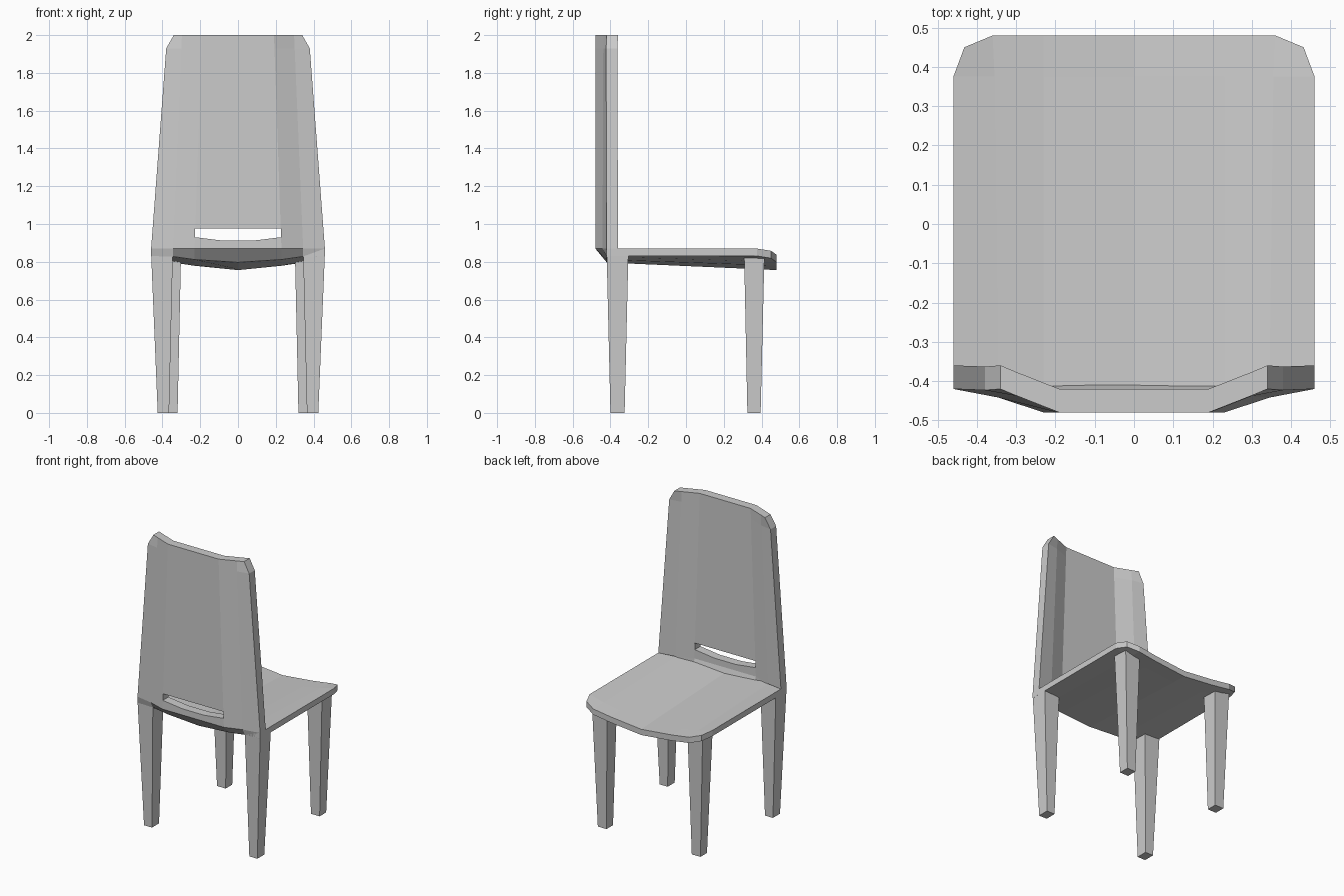
import bpy, bmesh
from mathutils import Vector

if "Cube" in bpy.data.objects:
    bpy.data.objects.remove(bpy.data.objects["Cube"])


def make_object(name, bm):
    bmesh.ops.recalc_face_normals(bm, faces=bm.faces)
    mesh = bpy.data.meshes.new(name)
    bm.to_mesh(mesh)
    bm.free()
    ob = bpy.data.objects.new(name, mesh)
    bpy.context.collection.objects.link(ob)
    return ob


def mirrored(row):
    """Row of points from the centre outward -> full row from -x to +x."""
    return [(-x, y, z) for x, y, z in row[:0:-1]] + row


def slab(name, rows, offsets):
    """Closed panel: a grid of points plus a copy shifted by one offset per row."""
    bm = bmesh.new()
    full = [mirrored(r) for r in rows]
    a = [[bm.verts.new(p) for p in r] for r in full]
    b = [[bm.verts.new(Vector(p) + Vector(o)) for p in r] for r, o in zip(full, offsets)]
    nr, nc = len(a), len(a[0])
    for g in (a, b):
        for i in range(nr - 1):
            for j in range(nc - 1):
                bm.faces.new((g[i][j], g[i][j + 1], g[i + 1][j + 1], g[i + 1][j]))
    rim = [(0, j) for j in range(nc)] + [(i, nc - 1) for i in range(1, nr)]
    rim += [(nr - 1, j) for j in range(nc - 2, -1, -1)] + [(i, 0) for i in range(nr - 2, 0, -1)]
    for (i, j), (k, l) in zip(rim, rim[1:] + rim[:1]):
        bm.faces.new((a[i][j], a[k][l], b[k][l], b[i][j]))
    return make_object(name, bm)


def loft(name, bottom, top):
    """Tapered box between two rectangles (x0, x1, y0, y1, z)."""
    bm = bmesh.new()
    bmesh.ops.create_cube(bm, size=2)
    for v in bm.verts:
        x0, x1, y0, y1, z = top if v.co.z > 0 else bottom
        v.co = (x1 if v.co.x > 0 else x0, y1 if v.co.y > 0 else y0, z)
    return make_object(name, bm)


# Scooped seat with clipped front corners
slab("seat", [
    [(0, -.42, .835), (.23, -.42, .85), (.345, -.42, .866), (.46, -.42, .87)],
    [(0, .375, .80), (.23, .375, .822), (.355, .375, .842), (.46, .375, .87)],
    [(0, .48, .795), (.23, .48, .818), (.36, .48, .837), (.432, .45, .858)],
], [(0, 0, -.039)] * 3)

# Curved, tapering backrest with an undercut lower edge
back = slab("backrest", [
    [(0, -.42, .797), (.23, -.42, .812), (.345, -.42, .828), (.46, -.42, .83)],
    [(0, -.48, .87), (.23, -.48, .87), (.345, -.442, .87), (.46, -.42, .87)],
    [(0, -.48, 1.93), (.193, -.48, 1.93), (.30, -.438, 1.93), (.38, -.423, 1.93)],
    [(0, -.48, 2), (.19, -.48, 2), (.297, -.438, 2), (.34, -.42, 2)],
], [(0, .02, 0)] + [(0, .06, 0)] * 3)

# Hand slot cut through the backrest
bm = bmesh.new()
outline = [(-.228, .975), (.228, .975), (.228, .93), (.08, .912), (-.08, .912), (-.228, .93)]
face = bm.faces.new([bm.verts.new((x, -.6, z)) for x, z in outline])
ext = bmesh.ops.extrude_face_region(bm, geom=[face])
bmesh.ops.translate(bm, vec=(0, .4, 0),
                    verts=[g for g in ext["geom"] if isinstance(g, bmesh.types.BMVert)])
cutter = make_object("slot_cutter", bm)
mod = back.modifiers.new("slot", 'BOOLEAN')
mod.operation, mod.solver, mod.object = 'DIFFERENCE', 'EXACT', cutter
bpy.context.view_layer.objects.active = back
bpy.ops.object.modifier_apply(modifier="slot")
bpy.data.objects.remove(cutter)

# Tapered legs
for side, s in (("left", -1), ("right", 1)):
    def xs(a, b):
        return tuple(sorted((a * s, b * s)))
    loft(f"rear_leg_{side}", (*xs(.365, .425), -.40, -.325, 0), (*xs(.345, .46), -.42, -.305, .845))
    loft(f"front_leg_{side}", (*xs(.32, .385), .325, .395, 0), (*xs(.302, .415), .308, .415, .825))
